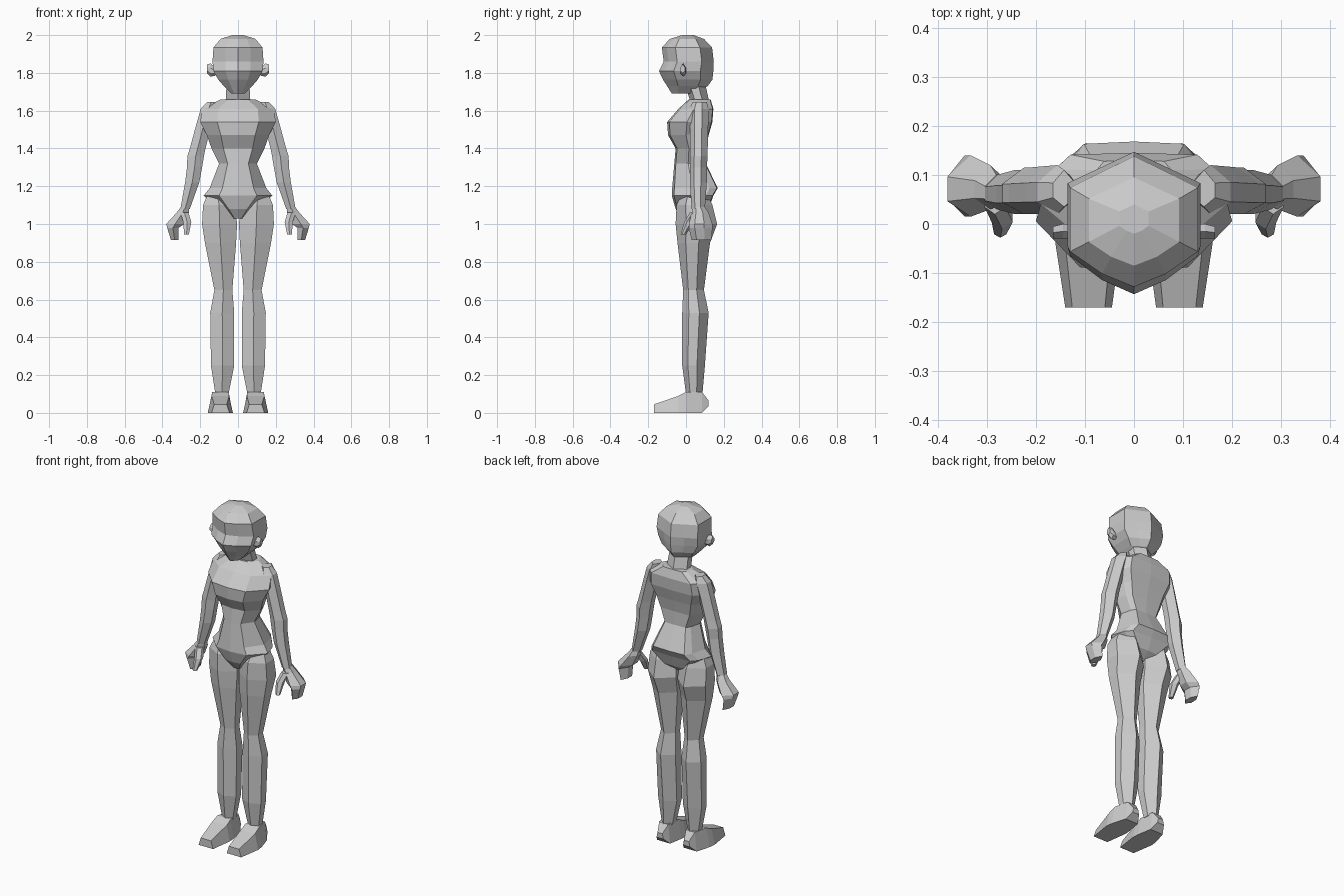
import bpy, bmesh


def loft(name, profile, sections, axis="z", mirror=False):
    """Skin a unit-square profile through sections (t, u0, u1, v0, v1) along an axis."""
    bm = bmesh.new()
    rings = []
    for t, u0, u1, v0, v1 in sections:
        ring = []
        for pu, pv in profile:
            u, v = u0 + pu * (u1 - u0), v0 + pv * (v1 - v0)
            co = {"z": (u, v, t), "y": (u, t, v), "x": (t, u, v)}[axis]
            ring.append(bm.verts.new(co))
        rings.append(ring)
    n = len(profile)
    for a, b in zip(rings, rings[1:]):
        for i in range(n):
            j = (i + 1) % n
            bm.faces.new((a[i], a[j], b[j], b[i]))
    bm.faces.new(rings[0])
    bm.faces.new(rings[-1])
    bmesh.ops.recalc_face_normals(bm, faces=bm.faces)
    mesh = bpy.data.meshes.new(name)
    bm.to_mesh(mesh)
    bm.free()
    ob = bpy.data.objects.new(name, mesh)
    bpy.context.collection.objects.link(ob)
    if mirror:
        ob.modifiers.new("Mirror", "MIRROR").use_clip = False
    return ob


def symmetric(half):
    """Complete a right-half outline (half-width 0-1, depth 0-1) into a full profile."""
    right = [(0.5 + x / 2, y) for x, y in half]
    left = [(0.5 - x / 2, y) for x, y in reversed(half) if x > 0]
    return right + left


def wide(rows):
    return [(z, -w, w, yf, yb) for z, w, yf, yb in rows]


HEAD = symmetric([(0, 0), (0.5, 0.1), (1, 0.27), (1, 0.76), (0.5, 0.88), (0, 1)])
TORSO = symmetric([(0, 0), (0.55, 0.05), (1, 0.44), (0.85, 0.82), (0.68, 0.98), (0, 1)])
HEX = [(0.5, 0), (1, 0.25), (1, 0.65), (0.5, 1), (0, 0.65), (0, 0.25)]
WEDGE = [(0, 0), (1, 0), (0.85, 1), (0.15, 1)]

# Head: chin, nose, brow, crown
loft("head", HEAD, wide([
    (1.69, 0.035, -0.075, 0.05), (1.73, 0.075, -0.10, 0.115),
    (1.765, 0.105, -0.122, 0.14), (1.81, 0.13, -0.143, 0.145),
    (1.86, 0.135, -0.118, 0.147), (1.935, 0.13, -0.128, 0.138),
    (1.98, 0.092, -0.085, 0.095), (2.0, 0.03, -0.02, 0.04)]))
loft("ear", HEX, [(0.12, -0.03, 0.0, 1.785, 1.83),
                  (0.145, -0.03, 0.0, 1.78, 1.85),
                  (0.165, -0.03, -0.005, 1.80, 1.845)], "x", True)
loft("neck", HEX, wide([(1.60, 0.075, 0.03, 0.13), (1.66, 0.065, 0.02, 0.12),
                        (1.75, 0.06, -0.01, 0.10)]))

# Torso: crotch, hips, waist, chest, shoulders
loft("torso", TORSO, wide([
    (1.03, 0.035, -0.02, 0.06), (1.08, 0.09, -0.055, 0.12),
    (1.15, 0.182, -0.075, 0.145), (1.19, 0.15, -0.073, 0.168),
    (1.32, 0.10, -0.062, 0.105), (1.40, 0.14, -0.055, 0.105),
    (1.47, 0.165, -0.095, 0.12), (1.54, 0.2, -0.10, 0.14),
    (1.61, 0.19, -0.04, 0.145), (1.66, 0.09, 0.015, 0.13)]))

# Limbs
loft("arm", HEX, [
    (1.645, 0.12, 0.165, 0.035, 0.11), (1.61, 0.115, 0.197, 0.02, 0.12),
    (1.53, 0.14, 0.22, 0.02, 0.118), (1.40, 0.172, 0.255, 0.02, 0.115),
    (1.36, 0.18, 0.268, 0.02, 0.115), (1.30, 0.19, 0.27, 0.02, 0.11),
    (1.22, 0.205, 0.28, 0.02, 0.11), (1.08, 0.255, 0.305, 0.03, 0.10)],
    mirror=True)
loft("leg", HEX, [
    (1.16, 0.06, 0.16, -0.02, 0.11), (1.10, 0.015, 0.185, -0.05, 0.14),
    (1.0, 0.005, 0.19, -0.055, 0.165), (0.9, 0.01, 0.175, -0.045, 0.127),
    (0.65, 0.03, 0.125, -0.015, 0.095), (0.53, 0.02, 0.147, -0.02, 0.12),
    (0.25, 0.02, 0.143, -0.02, 0.10), (0.10, 0.05, 0.12, 0.0, 0.087)],
    mirror=True)

# Hand with curled fingers, separate thumb
loft("hand", HEX, [
    (1.09, 0.258, 0.303, 0.035, 0.10), (1.06, 0.26, 0.325, 0.03, 0.12),
    (1.0, 0.285, 0.38, 0.015, 0.14), (0.98, 0.315, 0.375, 0.015, 0.14),
    (0.915, 0.315, 0.355, 0.03, 0.135)], mirror=True)
loft("thumb", HEX, [
    (1.06, 0.262, 0.305, 0.02, 0.08), (1.01, 0.247, 0.29, -0.01, 0.045),
    (0.945, 0.26, 0.285, -0.028, 0.0)], mirror=True)

# Foot, toe to heel
loft("foot", WEDGE, [
    (-0.17, 0.045, 0.14, 0.0, 0.045), (-0.04, 0.027, 0.16, 0.0, 0.09),
    (0.0, 0.03, 0.155, 0.0, 0.11), (0.085, 0.045, 0.13, 0.0, 0.11),
    (0.12, 0.065, 0.11, 0.035, 0.065)], "y", True)
